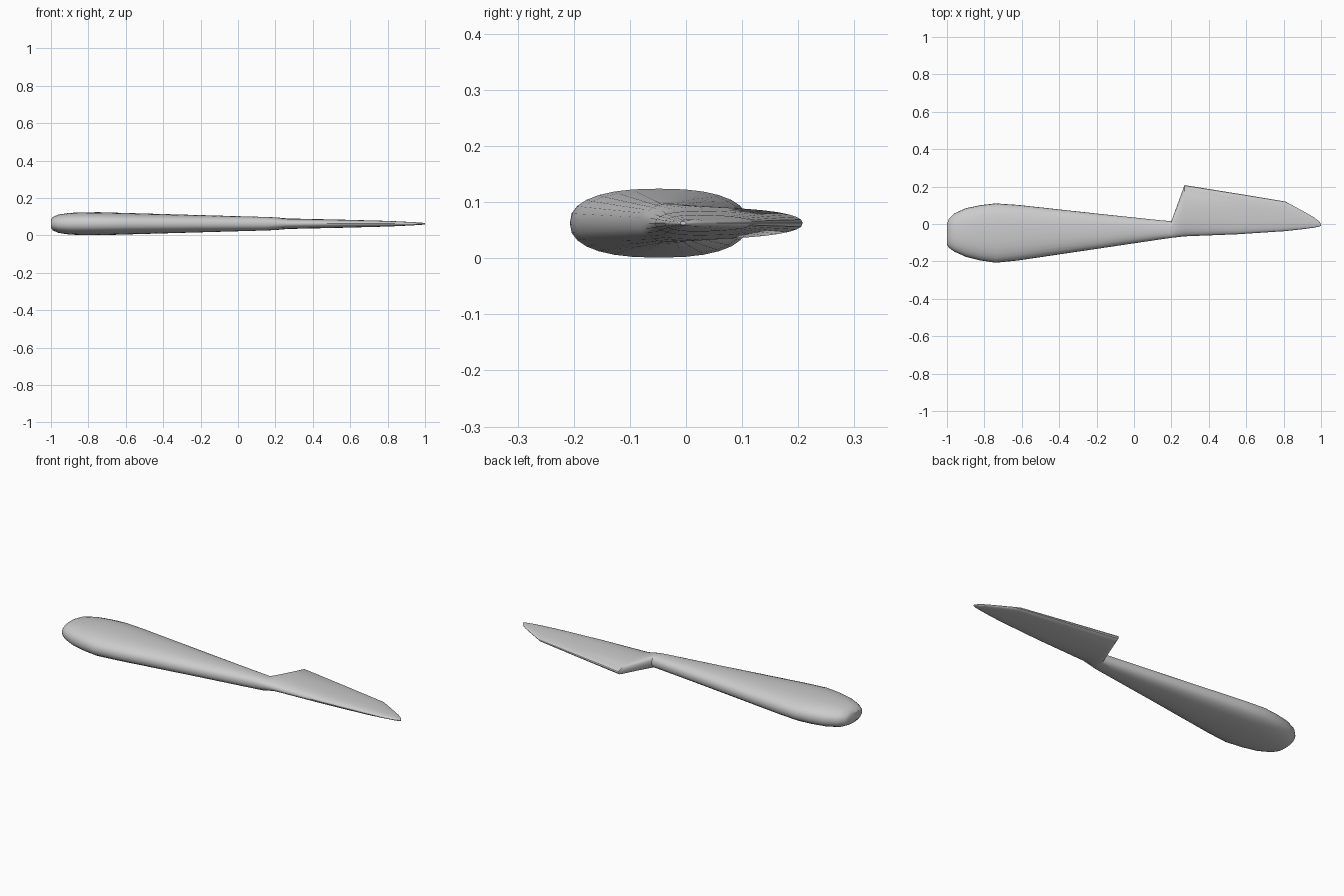
import bpy, bmesh
from math import cos, sin, pi, copysign, radians

if "Cube" in bpy.data.objects:
    bpy.data.objects.remove(bpy.data.objects["Cube"])

CENTRE_Z = 0.0625
SIDES = 28

# stations along the length: x, low y, high y, half thickness, thinning toward high y
STATIONS = [
    (-1.00, -0.110, 0.000, 0.022, 0.0),
    (-0.99, -0.127, 0.028, 0.036, 0.0),
    (-0.96, -0.148, 0.057, 0.049, 0.0),
    (-0.90, -0.175, 0.084, 0.058, 0.0),
    (-0.82, -0.195, 0.101, 0.061, 0.0),
    (-0.74, -0.207, 0.110, 0.0615, 0.0),
    (-0.62, -0.195, 0.102, 0.058, 0.0),
    (-0.20, -0.133, 0.056, 0.046, 0.0),
    (0.15, -0.081, 0.019, 0.036, 0.0),
    (0.20, -0.074, 0.015, 0.034, 0.0),
    (0.27, -0.066, 0.208, 0.032, 0.3),
    (0.55, -0.055, 0.163, 0.025, 0.3),
    (0.81, -0.038, 0.120, 0.017, 0.3),
    (0.90, -0.028, 0.071, 0.012, 0.3),
    (0.96, -0.020, 0.037, 0.008, 0.2),
    (0.99, -0.014, 0.014, 0.005, 0.0),
    (1.00, -0.010, 0.000, 0.003, 0.0),
]


def rounded(v, n):
    return copysign(abs(v) ** (2 / n), v)


def section(bm, x, lo, hi, half, thin):
    """One rounded, slightly squared cross-section ring."""
    ring = []
    for i in range(SIDES):
        a = 2 * pi * i / SIDES
        c, s = rounded(cos(a), 2.4), rounded(sin(a), 2.4)
        y = (lo + hi) / 2 + c * (hi - lo) / 2
        z = CENTRE_Z + s * half * (1 - thin * (c + 1) / 2)
        ring.append(bm.verts.new((x, y, z)))
    return ring


# one-piece spreading knife: handle lofted into the blade
bm = bmesh.new()
rings = [section(bm, *s) for s in STATIONS]
for a, b in zip(rings, rings[1:]):
    for i in range(SIDES):
        j = (i + 1) % SIDES
        bm.faces.new((a[i], a[j], b[j], b[i]))
bm.faces.new(rings[0])
bm.faces.new(rings[-1])
bmesh.ops.recalc_face_normals(bm, faces=bm.faces[:])
mesh = bpy.data.meshes.new("spreading_knife")
bm.to_mesh(mesh)
bm.free()
knife = bpy.data.objects.new("spreading_knife", mesh)
bpy.context.collection.objects.link(knife)

bpy.context.view_layer.objects.active = knife
knife.select_set(True)
bpy.ops.object.shade_smooth_by_angle(angle=radians(35))
